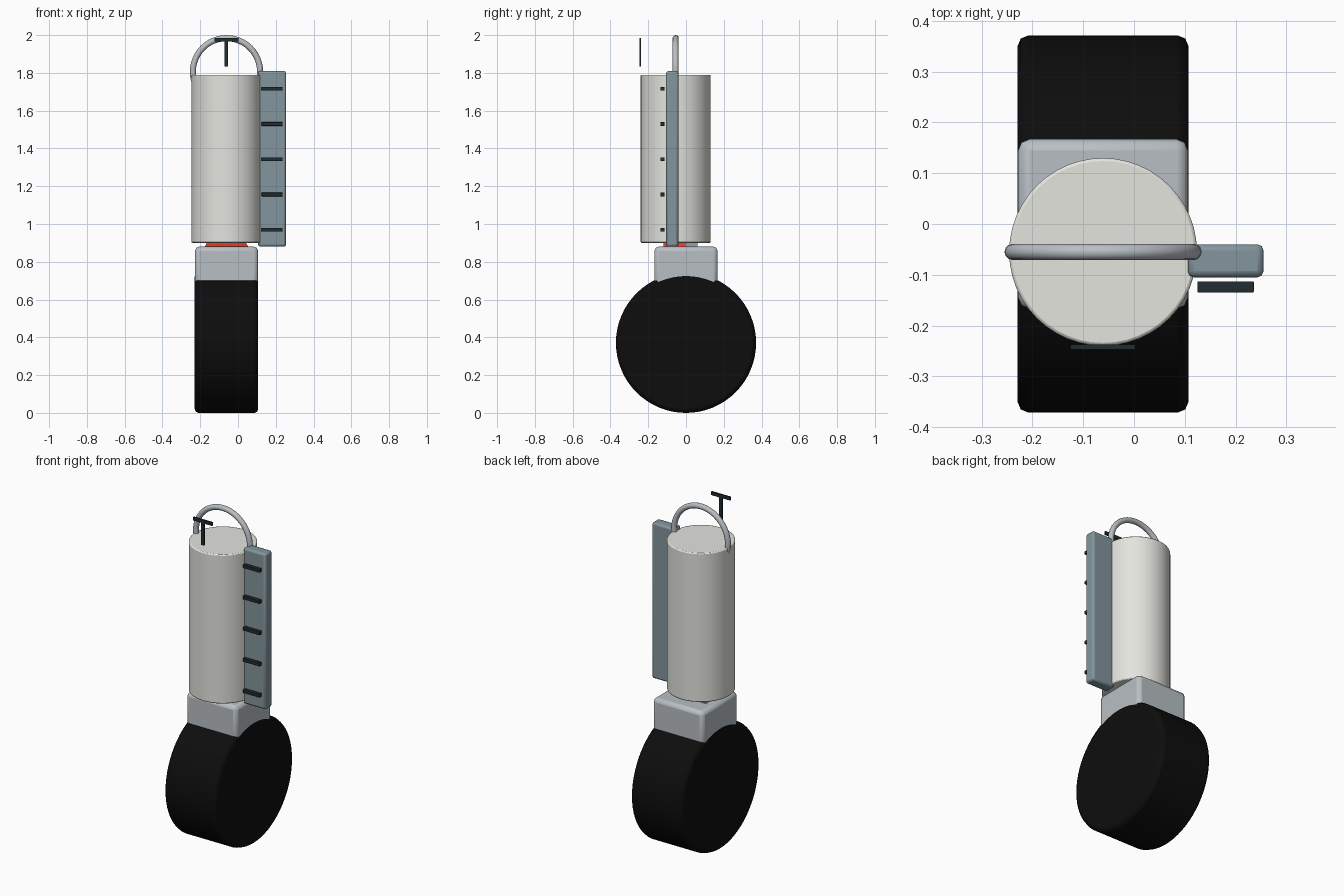
import bpy, math

if "Cube" in bpy.data.objects:
    bpy.data.objects.remove(bpy.data.objects["Cube"])

CX, CY = -0.061, -0.055   # axis of the tank


def material(name, rgb):
    m = bpy.data.materials.new(name)
    m.diffuse_color = (*rgb, 1)
    m.use_nodes = True
    m.node_tree.nodes["Principled BSDF"].inputs["Base Color"].default_value = m.diffuse_color
    return m


RUBBER = material("rubber", (0.004, 0.004, 0.004))
WHITE = material("off_white", (0.77, 0.78, 0.73))
STEEL = material("steel", (0.48, 0.52, 0.55))
SLATE = material("slate", (0.23, 0.30, 0.34))
DARK = material("dark", (0.015, 0.025, 0.03))
RED = material("red", (0.8, 0.04, 0.02))


def finish(o, name, mat, bevel=0.0, segments=2):
    o.name = name
    o.data.materials.append(mat)
    bpy.ops.object.transform_apply(location=False, rotation=True, scale=True)
    if bevel:
        b = o.modifiers.new("bevel", 'BEVEL')
        b.width, b.segments = bevel, segments
        b.limit_method = 'ANGLE'
        b.angle_limit = math.radians(40)
    bpy.ops.object.shade_smooth_by_angle(angle=math.radians(35))
    return o


def box(name, x, y, z, mat, bevel=0.0):
    """Box from (min, max) ranges on each axis."""
    ranges = (x, y, z)
    bpy.ops.mesh.primitive_cube_add(size=1, location=[(a + b) / 2 for a, b in ranges])
    o = bpy.context.object
    o.scale = [b - a for a, b in ranges]
    return finish(o, name, mat, bevel)


def cylinder(name, loc, r, depth, mat, axis='Z', bevel=0.0, sides=48):
    rot = {'X': (0, math.pi / 2, 0), 'Y': (math.pi / 2, 0, 0), 'Z': (0, 0, 0)}[axis]
    bpy.ops.mesh.primitive_cylinder_add(vertices=sides, radius=r, depth=depth,
                                        location=loc, rotation=rot)
    return finish(bpy.context.object, name, mat, bevel)


# Wheel and the mounting block sunk into its top
cylinder("wheel", (CX, 0, 0.371), 0.371, 0.336, RUBBER, 'X', 0.02, 64)
box("mount_block", (-0.228, 0.106), (-0.167, 0.167), (0.595, 0.88), STEEL, 0.022)

# Red hub showing between block and tank
cylinder("red_hub", (CX, -0.06, 0.83), 0.125, 0.12, RED, 'Y', 0, 32)
cylinder("hub_back", (CX, 0.03, 0.83), 0.123, 0.06, SLATE, 'Y', 0, 32)

# Tank
cylinder("tank", (CX, CY, 1.345), 0.185, 0.89, WHITE, 'Z', 0.006, 48)

# Carrying hoop through the tank top
bpy.ops.mesh.primitive_torus_add(major_radius=0.178, minor_radius=0.016,
                                 major_segments=48, minor_segments=12,
                                 location=(CX, CY, 1.806),
                                 rotation=(math.pi / 2, 0, 0))
finish(bpy.context.object, "hoop", STEEL)

# Side panel with rungs
box("side_panel", (0.106, 0.255), (-0.105, -0.04), (0.88, 1.81), SLATE, 0.012)
for i in range(5):
    z = 0.97 + i * 0.1865
    box(f"rung_{i + 1}", (0.125, 0.236), (-0.135, -0.113), (z - 0.01, z + 0.01), DARK, 0.002)

# T-shaped marker in front of the hoop
box("marker_bar", (-0.125, 0.002), (-0.247, -0.237), (1.966, 1.986), DARK)
box("marker_stem", (-0.072, -0.052), (-0.247, -0.237), (1.835, 1.97), DARK)
